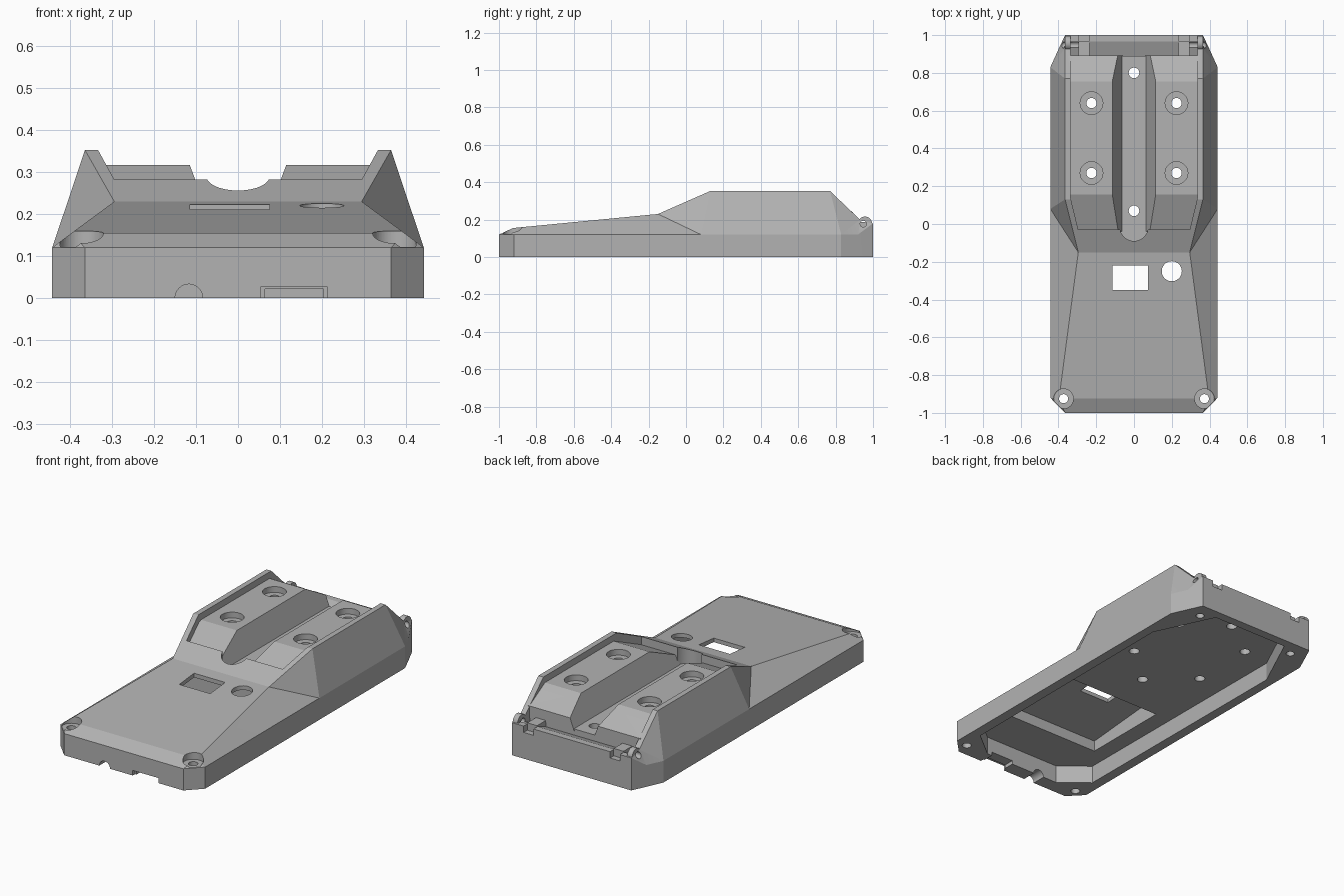
import bpy, bmesh
from mathutils import Matrix, Vector

cube = bpy.data.objects.get("Cube")
if cube:
    bpy.data.objects.remove(cube)

grey = bpy.data.materials.new("plain grey")
grey.use_nodes = True
colour = (0.45, 0.45, 0.45, 1)
grey.diffuse_color = colour
grey.node_tree.nodes["Principled BSDF"].inputs["Base Color"].default_value = colour


def finish(name, bm):
    bmesh.ops.remove_doubles(bm, verts=bm.verts, dist=1e-5)
    bmesh.ops.triangulate(bm, faces=[f for f in bm.faces if len(f.verts) == 4])
    bmesh.ops.recalc_face_normals(bm, faces=bm.faces)
    mesh = bpy.data.meshes.new(name)
    bm.to_mesh(mesh)
    bm.free()
    mesh.materials.append(grey)
    ob = bpy.data.objects.new(name, mesh)
    bpy.context.collection.objects.link(ob)
    return ob


def loft(name, rings):
    """Skin closed rings of equal length and cap both ends."""
    bm = bmesh.new()
    rows = [[bm.verts.new(p) for p in ring] for ring in rings]
    n = len(rows[0])
    for a, b in zip(rows, rows[1:]):
        for i in range(n):
            j = (i + 1) % n
            bm.faces.new((a[i], a[j], b[j], b[i]))
    bm.faces.new(rows[0])
    bm.faces.new(rows[-1])
    return finish(name, bm)


def prism(name, outline, lo, hi, axis="z"):
    """Extrude an outline along z (points x, y) or along x (points y, z)."""
    place = (lambda p, d: (p[0], p[1], d)) if axis == "z" else (lambda p, d: (d, p[0], p[1]))
    return loft(name, [[place(p, d) for p in outline] for d in (lo, hi)])


def box(name, x0, x1, y0, y1, z0, z1):
    return prism(name, [(x0, y0), (x1, y0), (x1, y1), (x0, y1)], z0, z1)


def rod(name, start, end, radius):
    start, end = Vector(start), Vector(end)
    turn = (end - start).to_track_quat("Z", "Y").to_matrix().to_4x4()
    bm = bmesh.new()
    bmesh.ops.create_cone(bm, cap_ends=True, segments=40, radius1=radius, radius2=radius,
                          depth=(end - start).length,
                          matrix=Matrix.Translation((start + end) / 2) @ turn)
    return finish(name, bm)


def mirrored(half):
    return half + [(-x, y) for x, y in reversed(half)]


# Outer shell: plan corner (x, y) and matching upper edge point per station
stations = [
    ((.365, -1), (.365, -1, .12)),
    ((.443, -.92), (.397, -.925, .155)),
    ((.443, .08), (.295, -.15, .23)),
    ((.443, .13), (.365, .13, .353)),
    ((.443, .83), (.365, .77, .353)),
    ((.402, .92), (.365, .93, .2)),
    ((.365, 1), (.365, 1, .18)),
]
rings = []
for (x, y), top in stations:
    side = [(x, y, 0), (x, y, .12), top]
    rings.append(side + [(-px, py, pz) for px, py, pz in reversed(side)])
body = loft("case_body", rings)


def combine(tool, operation="DIFFERENCE"):
    tool.hide_render = True
    mod = body.modifiers.new(tool.name, "BOOLEAN")
    mod.operation = operation
    mod.solver = "EXACT"
    mod.object = tool
    bpy.context.view_layer.objects.active = body
    bpy.ops.object.modifier_apply(modifier=mod.name)
    bpy.data.objects.remove(tool)


# Cradle between the rails, with a round finger notch in its front lip
combine(prism("cradle", mirrored([(.295, -.03), (.335, .135), (.335, .9)]), .184, .6))
combine(rod("finger_notch", (0, -.015, .184), (0, -.015, .6), .075))

# Rear trough rising to the back wall
combine(prism("rear_trough", [(.889, .15), (.965, .18), (1.05, .18), (1.05, .6), (.889, .6)],
              -.335, .335, "x"))

# Underside cavity and the deeper front pocket
combine(prism("cavity", mirrored([(.235, -.92), (.385, -.8), (.39, .62), (.235, .95)]), -.1, .1))
combine(prism("pocket", [(-.67, .05), (-.67, .16), (-.165, .205), (-.165, .05)], -.29, .29, "x"))

# Deck openings
combine(box("window", -.115, .075, -.35, -.22, .05, .5))
combine(rod("button_hole", (.2, -.25, .05), (.2, -.25, .5), .053))

# Front cable and plug notches
combine(rod("cable_notch", (-.117, -1.1, 0), (-.117, -.88, 0), .033))
combine(box("plug_recess", .055, .212, -1.1, -.98, -.1, .028))
combine(box("plug_notch", .064, .204, -1.1, -.88, -.1, .021))

for s in (-1, 1):
    # Raised pad with sloped ends and a leaning inner wall
    pad = []
    for y, z, outer in ((-.04, .233, .305), (.155, .317, .345), (.755, .317, .345), (.892, .24, .345)):
        inner = .115 - (.317 - z) * .375
        pad.append([(s * .061, y, .174), (s * inner, y, z), (s * outer, y, z), (s * outer, y, .174)])
    combine(loft("pad", pad), "UNION")
    for y in (.27, .64):
        combine(rod("pad_counterbore", (s * .225, y, .285), (s * .225, y, .5), .06))
        combine(rod("pad_hole", (s * .225, y, .05), (s * .225, y, .5), .027))

    # Rear hinge ear, latch block and slot
    combine(rod("hinge_ear", (s * .336, .957, .178), (s * .366, .957, .178), .038), "UNION")
    combine(rod("hinge_hole", (s * .28, .948, .177), (s * .46, .948, .177), .017))
    combine(box("latch_block", *sorted((s * .235, s * .295)), .88, .968, .12, .186), "UNION")
    combine(box("latch_slot", *sorted((s * .235, s * .295)), .968, 1.05, .145, .5))

    # Corner screw seats
    combine(rod("screw_seat", (s * .373, -.925, .122), (s * .373, -.925, .5), .052))
    combine(rod("screw_hole", (s * .373, -.925, -.1), (s * .373, -.925, .5), .024))
    combine(rod("rear_screw_hole", (s * .31, .91, -.1), (s * .31, .91, .09), .022))

# Holes along the central channel
for y in (.07, .8):
    combine(rod("channel_hole", (0, y, .05), (0, y, .3), .028))

bpy.ops.object.select_all(action="DESELECT")
body.select_set(True)
bpy.context.view_layer.objects.active = body
bpy.ops.object.shade_smooth_by_angle(angle=.3)
